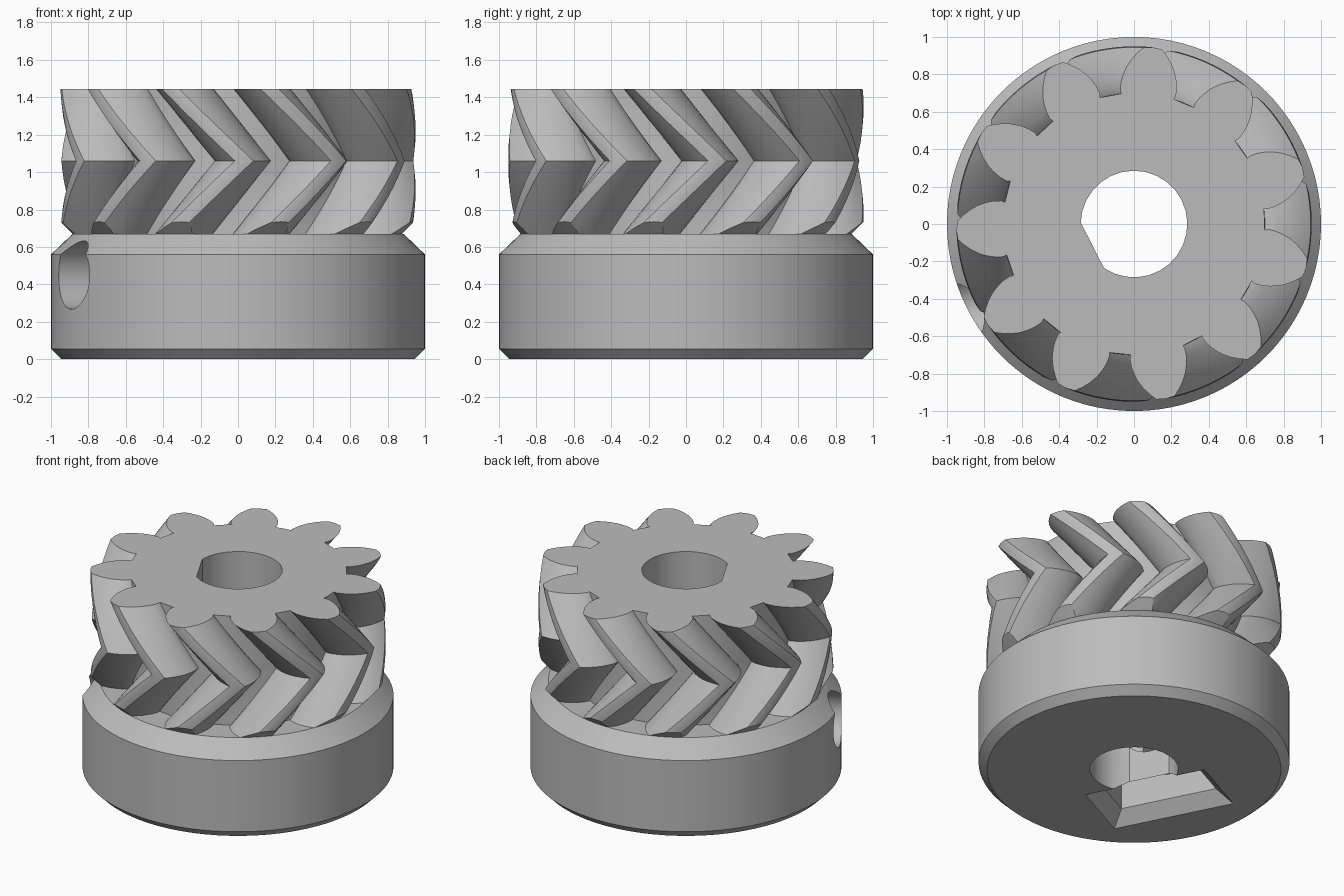
import bpy, bmesh, math
from mathutils import Matrix

cube = bpy.data.objects.get("Cube")
if cube:
    bpy.data.objects.remove(cube, do_unlink=True)

grey = bpy.data.materials.new("plain grey")
grey.use_nodes = True
grey.diffuse_color = (0.5, 0.5, 0.5, 1)
grey.node_tree.nodes["Principled BSDF"].inputs["Base Color"].default_value = (0.5, 0.5, 0.5, 1)

TEETH = 11
PITCH = 360 / TEETH
Z_LOW, Z_MID, Z_TOP = 0.66, 1.06, 1.445
SCREW_TURN = Matrix.Rotation(math.radians(207), 4, 'Z')
SCREW_Z = 0.45


def loft(name, rings):
    """Closed solid skinned through rings that have equal point counts."""
    bm = bmesh.new()
    loops = [[bm.verts.new(p) for p in ring] for ring in rings]
    n = len(loops[0])
    for a, b in zip(loops, loops[1:]):
        for i in range(n):
            j = (i + 1) % n
            bm.faces.new((a[i], a[j], b[j], b[i]))
    bm.faces.new(loops[0][::-1])
    bm.faces.new(loops[-1])
    bmesh.ops.recalc_face_normals(bm, faces=bm.faces)
    bmesh.ops.triangulate(bm, faces=[f for f in bm.faces if len(f.verts) == 4 and len(rings) > 6])
    mesh = bpy.data.meshes.new(name)
    bm.to_mesh(mesh)
    bm.free()
    mesh.materials.append(grey)
    obj = bpy.data.objects.new(name, mesh)
    bpy.context.collection.objects.link(obj)
    return obj


def circle(r, z, n):
    return [(r * math.cos(math.tau * i / n), r * math.sin(math.tau * i / n), z) for i in range(n)]


def turned(name, profile, n):
    return loft(name, [circle(r, z, n) for r, z in profile])


def cut(obj, cutter, operation='DIFFERENCE'):
    mod = obj.modifiers.new(cutter.name, 'BOOLEAN')
    mod.object = cutter
    mod.operation = operation
    mod.solver = 'EXACT'


# Tooth outline: radius and half angle, from root to tip
FLANK = [(0.70, 11.6), (0.72, 12.0), (0.76, 11.4), (0.80, 10.3),
         (0.84, 8.9), (0.88, 7.0), (0.915, 5.0), (0.945, 3.0)]
OUTLINE = [(r, -a) for r, a in FLANK] + [(0.95, 0)] + [(r, a) for r, a in reversed(FLANK)]


def gear_ring(z):
    turn = 272 - 24.5 * abs(z - Z_MID) / (Z_TOP - Z_MID)
    ring = []
    for k in range(TEETH):
        for r, a in OUTLINE:
            t = math.radians(turn + k * PITCH + a)
            ring.append((r * math.cos(t), r * math.sin(t), z))
    return ring


# Herringbone gear and turned collar
STEPS = 8
levels = [Z_LOW + (Z_MID - Z_LOW) * i / STEPS for i in range(STEPS)]
levels += [Z_MID + (Z_TOP - Z_MID) * i / STEPS for i in range(STEPS + 1)]
gear = loft("herringbone_gear", [gear_ring(z) for z in levels])
collar = turned("collar", [(0.945, 0), (1, 0.055), (1, 0.56), (0.885, 0.67)], 96)

# Cone that bevels the lower tooth ends
tooth_bevel = turned("tooth_bevel_cutter", [(0.815, 0.6), (1.715, 1.5)], 96)
cut(gear, tooth_bevel, 'INTERSECT')

# Shaft bore with one flat facing the screw
flat = math.acos(0.25 / 0.285)
bore_points = [flat + (math.tau - 2 * flat) * i / 24 for i in range(25)]
bore = loft("bore_cutter", [[(0.285 * math.cos(t), 0.285 * math.sin(t), z) for t in bore_points]
                            for z in (-0.1, 1.6)])
bore.data.transform(SCREW_TURN)

# Set screw hole
screw = turned("screw_cutter", [(0.183, 0.05), (0.183, 1.2)], 32)
screw.data.transform(SCREW_TURN @ Matrix.Translation((0, 0, SCREW_Z)) @ Matrix.Rotation(math.pi / 2, 4, 'Y'))

# Nut pocket with a pointed roof, and its flared mouth
half = 0.33
shoulder = SCREW_Z + half * math.tan(math.pi / 6)
peak = SCREW_Z + half / math.cos(math.pi / 6)
section = [(-half, -0.1), (half, -0.1), (half, shoulder), (0, peak), (-half, shoulder)]
pocket = loft("nut_pocket_cutter", [[(x, y, z) for y, z in section] for x in (0.265, 0.57)])
pocket.data.transform(SCREW_TURN)


def mouth_ring(grow, z):
    lo, hi, w = 0.265 - grow, 0.57 + grow, half + grow
    return [(lo, -w, z), (hi, -w, z), (hi, w, z), (lo, w, z)]


mouth = loft("pocket_mouth_cutter", [mouth_ring(0.105, -0.02), mouth_ring(0, 0.085)])
mouth.data.transform(SCREW_TURN)

# Cut both parts, then drop the cutters
cut(gear, bore)
cut(gear, pocket)
for cutter in (bore, screw, pocket, mouth):
    cut(collar, cutter)

bpy.context.view_layer.update()
graph = bpy.context.evaluated_depsgraph_get()
results = [(o, bpy.data.meshes.new_from_object(o.evaluated_get(graph))) for o in (gear, collar)]
for obj, mesh in results:
    obj.modifiers.clear()
    obj.data = mesh
for cutter in (tooth_bevel, bore, screw, pocket, mouth):
    bpy.data.objects.remove(cutter, do_unlink=True)

bpy.ops.object.select_all(action='DESELECT')
for obj in (gear, collar):
    obj.select_set(True)
bpy.context.view_layer.objects.active = gear
bpy.ops.object.shade_smooth_by_angle(angle=math.radians(28))
